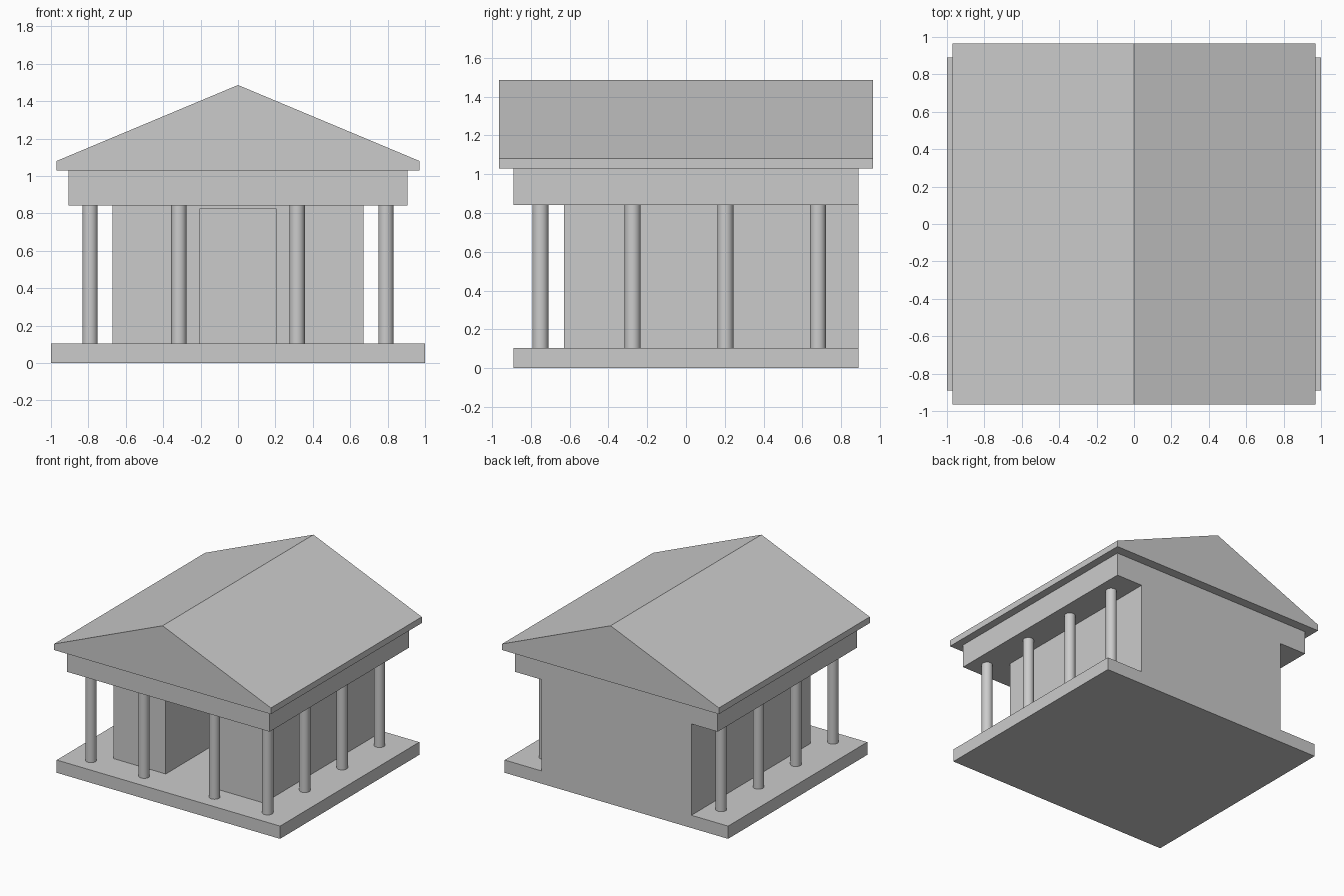
import bpy
import bmesh

if "Cube" in bpy.data.objects:
    bpy.data.objects.remove(bpy.data.objects["Cube"])


def box(name, x0, x1, y0, y1, z0, z1):
    """Axis-aligned box from its limits."""
    bm = bmesh.new()
    bmesh.ops.create_cube(bm, size=1)
    for v in bm.verts:
        v.co.x = x1 if v.co.x > 0 else x0
        v.co.y = y1 if v.co.y > 0 else y0
        v.co.z = z1 if v.co.z > 0 else z0
    return finish(name, bm)


def prism(name, profile, y0, y1):
    """Extrude an XZ profile along y."""
    bm = bmesh.new()
    face = bm.faces.new([bm.verts.new((x, y0, z)) for x, z in profile])
    side = bmesh.ops.extrude_face_region(bm, geom=[face])["geom"]
    moved = [g for g in side if isinstance(g, bmesh.types.BMVert)]
    bmesh.ops.translate(bm, verts=moved, vec=(0, y1 - y0, 0))
    bmesh.ops.recalc_face_normals(bm, faces=bm.faces)
    return finish(name, bm)


def finish(name, bm):
    mesh = bpy.data.meshes.new(name)
    bm.to_mesh(mesh)
    bm.free()
    obj = bpy.data.objects.new(name, mesh)
    bpy.context.collection.objects.link(obj)
    return obj


def column(name, x, y):
    bpy.ops.mesh.primitive_cylinder_add(
        vertices=32, radius=0.041, depth=COL_TOP - BASE_TOP,
        location=(x, y, (COL_TOP + BASE_TOP) / 2))
    bpy.context.object.name = name
    bpy.ops.object.shade_smooth_by_angle()


BASE_TOP, COL_TOP = 0.103, 0.842

# Floor slab and the beam block above the columns
box("base", -1, 1, -0.89, 0.89, 0, BASE_TOP)
box("entablature", -0.907, 0.907, -0.89, 0.89, COL_TOP, 1.03)

# Gabled roof with a short vertical eave
prism("roof", [(-0.97, 1.03), (0.97, 1.03), (0.97, 1.08),
               (0, 1.486), (-0.97, 1.08)], -0.965, 0.965)

# Inner chamber with a deep doorway cut into the front
chamber = box("chamber", -0.672, 0.672, -0.63, 0.89, BASE_TOP, COL_TOP)
cutter = box("doorway_cutter", -0.206, 0.206, -0.8, 0.5, 0.0, 0.822)
cutter.hide_render = True
mod = chamber.modifiers.new("doorway", "BOOLEAN")
mod.operation = "DIFFERENCE"
mod.solver = "EXACT"
mod.object = cutter
bpy.context.view_layer.objects.active = chamber
bpy.ops.object.modifier_apply(modifier=mod.name)
bpy.data.objects.remove(cutter)

# Columns: two inner front ones, plus a row of four down each side
for side, label in ((-1, "left"), (1, "right")):
    column(f"front_column_{label}", side * 0.316, -0.75)
    for i, y in enumerate((-0.75, -0.275, 0.203, 0.68)):
        column(f"side_column_{label}_{i + 1}", side * 0.791, y)
